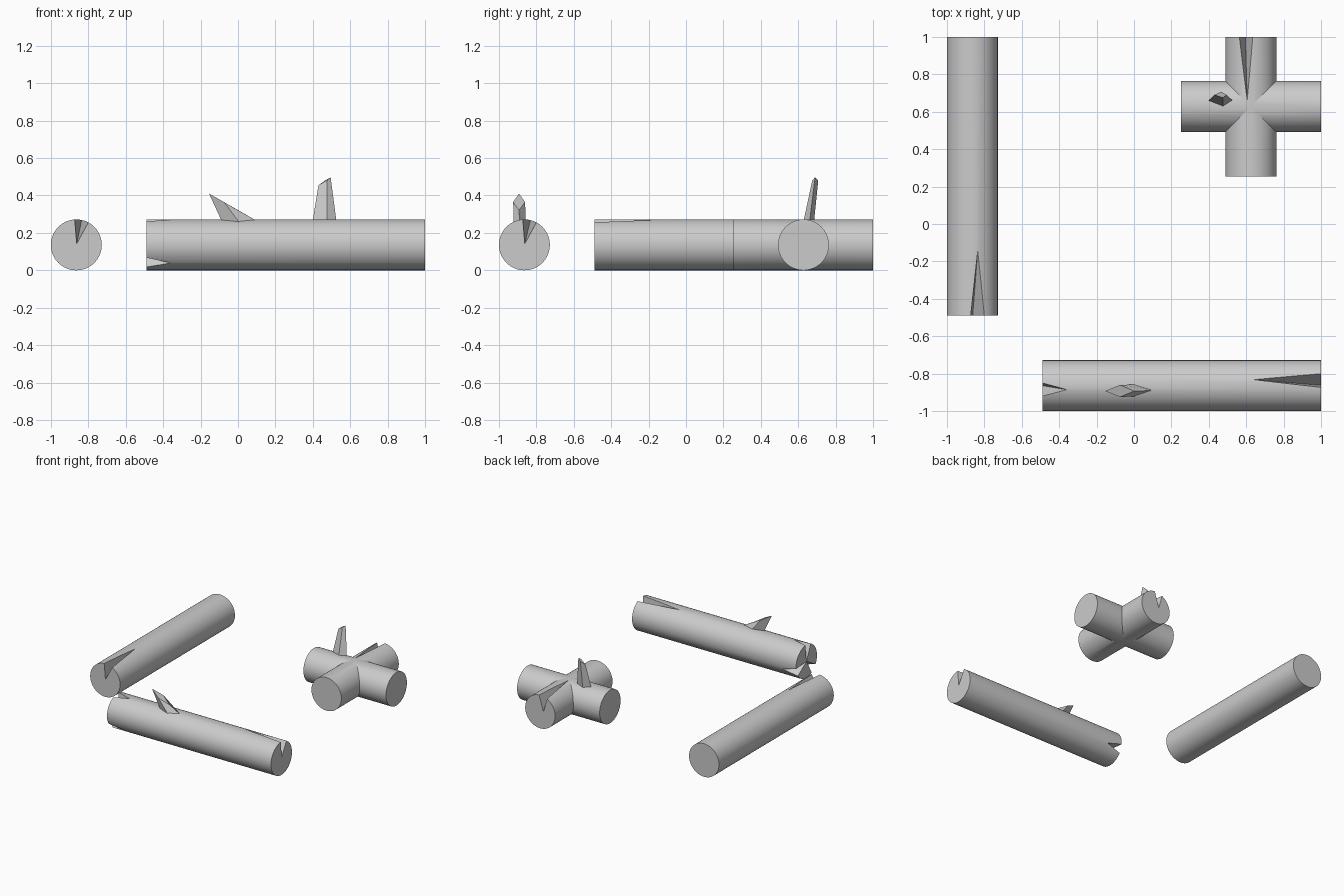
import bpy, bmesh
from math import pi, cos, sin, radians
from mathutils import Vector

if "Cube" in bpy.data.objects:
    bpy.data.objects.remove(bpy.data.objects["Cube"])

R = 0.136  # log radius, also the axis height


def mesh_object(name, verts, faces):
    me = bpy.data.meshes.new(name)
    bm = bmesh.new()
    vs = [bm.verts.new(v) for v in verts]
    for f in faces:
        bm.faces.new([vs[i] for i in f])
    bmesh.ops.recalc_face_normals(bm, faces=bm.faces)
    bm.to_mesh(me)
    bm.free()
    ob = bpy.data.objects.new(name, me)
    bpy.context.collection.objects.link(ob)
    return ob


def activate(ob):
    bpy.ops.object.select_all(action='DESELECT')
    ob.select_set(True)
    bpy.context.view_layer.objects.active = ob


def log(name, axis, across, start, end):
    mid = (start + end) / 2
    along_x = axis == 'x'
    bpy.ops.mesh.primitive_cylinder_add(
        vertices=64, radius=R, depth=end - start,
        location=(mid, across, R) if along_x else (across, mid, R),
        rotation=(0, pi / 2, 0) if along_x else (pi / 2, 0, 0))
    ob = bpy.context.object
    ob.name = name
    bpy.ops.object.transform_apply(location=True, rotation=True, scale=True)
    return ob


def boolean(ob, other, operation):
    m = ob.modifiers.new(operation.lower(), 'BOOLEAN')
    m.object, m.operation, m.solver = other, operation, 'EXACT'
    activate(ob)
    bpy.ops.object.modifier_apply(modifier=m.name)
    bpy.data.objects.remove(other)


def crack(ob, apex, deep, left, right):
    """Cut a wedge that opens at the log end and fades out at the apex."""
    apex, deep, left, right = map(Vector, (apex, deep, left, right))
    pts = [deep, deep + (left - deep) * 1.3, deep + (right - deep) * 1.3]
    pts = [apex + (p - apex) * 1.05 for p in pts]
    cutter = mesh_object("crack_cutter", [apex] + pts,
                         [(0, 1, 2), (0, 2, 3), (0, 3, 1), (1, 2, 3)])
    boolean(ob, cutter, 'DIFFERENCE')


def twig(name, base, top):
    """Four-sided snapped twig, its root sunk into the log."""
    root = [Vector(b) + (Vector(b) - Vector(t)) * 0.2 for b, t in zip(base, top)]
    sides = [(i, (i + 1) % 4, (i + 1) % 4 + 4, i + 4) for i in range(4)]
    return mesh_object(name, root + list(top), sides + [(3, 2, 1, 0), (4, 5, 6, 7)])


def smooth(ob):
    activate(ob)
    bpy.ops.object.shade_smooth_by_angle(angle=radians(25))


# Log lying front to back
left_log = log("left_log", 'y', -0.864, -0.49, 1)
crack(left_log, (-0.835, -0.14, 0.27), (-0.862, -0.49, 0.142),
      (-0.873, -0.49, 0.272), (-0.80, -0.49, 0.256))
smooth(left_log)

# Log lying left to right, cracked at one end and split three ways at the other
front_log = log("front_log", 'x', -0.864, -0.49, 1)
crack(front_log, (0.64, -0.832, 0.268), (1, -0.862, 0.142),
      (1, -0.873, 0.272), (1, -0.80, 0.256))
for deg in (99, 225, -20):
    def rim(a, x):
        return (x, -0.864 + R * cos(radians(a)), R + R * sin(radians(a)))
    crack(front_log, rim(deg, -0.36), (-0.49, -0.864, R),
          rim(deg - 15, -0.49), rim(deg + 15, -0.49))
smooth(front_log)

# Two short logs merged into a cross
cross = log("crossed_logs", 'x', 0.628, 0.25, 1)
boolean(cross, log("cross_arm", 'y', 0.625, 0.255, 1), 'UNION')
crack(cross, (0.605, 0.66, 0.271), (0.595, 1, 0.142),
      (0.563, 1, 0.257), (0.635, 1, 0.272))
smooth(cross)

# Broken twigs
twig("leaning_twig",
     [(-0.09, -0.89, 0.27), (0, -0.922, 0.265), (0.09, -0.89, 0.27), (0, -0.858, 0.27)],
     [(-0.155, -0.893, 0.41), (-0.075, -0.924, 0.365), (0, -0.893, 0.321), (-0.075, -0.86, 0.365)])
twig("upright_twig",
     [(0.40, 0.66, 0.27), (0.475, 0.63, 0.27), (0.525, 0.662, 0.27), (0.46, 0.685, 0.265)],
     [(0.43, 0.69, 0.455), (0.475, 0.675, 0.48), (0.495, 0.69, 0.497), (0.465, 0.707, 0.48)])
